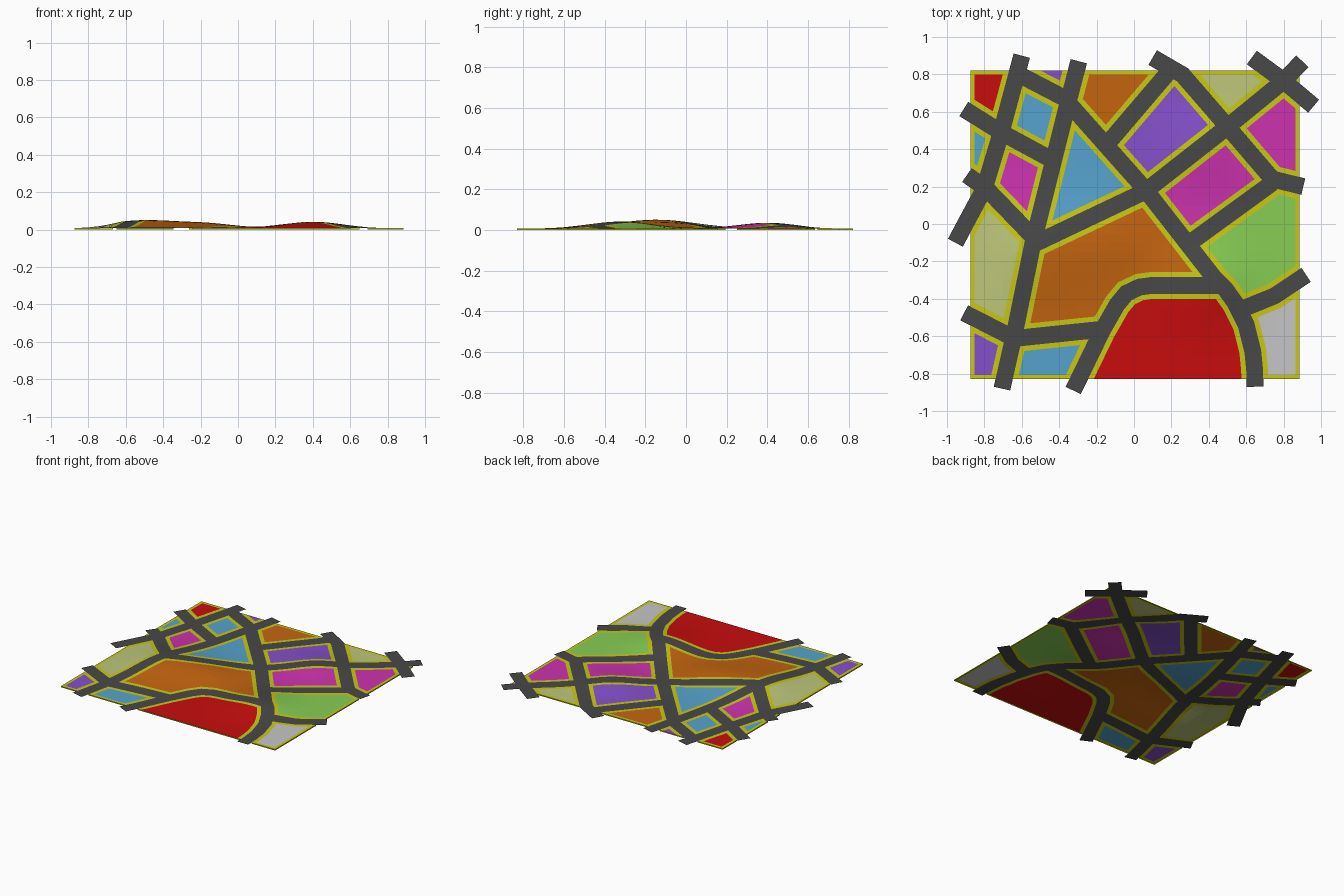
import bpy, bmesh, math
from mathutils import Vector as V

if "Cube" in bpy.data.objects:
    bpy.data.objects.remove(bpy.data.objects["Cube"])

HW, KERB = 0.045, 0.027                      # road half width, kerb width
X0, X1, Y0, Y1, EDGE = -0.875, 0.885, -0.83, 0.82, 0.022

COLOURS = {
    "road": (0.065, 0.065, 0.065), "kerb": (0.578, 0.578, 0.007),
    "red": (0.58, 0.004, 0.004), "orange": (0.56, 0.13, 0.005),
    "blue": (0.093, 0.366, 0.617), "purple": (0.235, 0.08, 0.597),
    "magenta": (0.61, 0.032, 0.43), "khaki": (0.515, 0.571, 0.195),
    "green": (0.242, 0.61, 0.087), "grey": (0.565, 0.565, 0.575)}
NAMES = list(COLOURS)
ROAD, KERB_ID, EMPTY = 0, 1, 99

# street centre lines
STREETS = [
    [(-0.60, 0.90), (-0.71, 0.49), (-0.80, 0.19), (-0.955, -0.10)],
    [(-0.295, 0.87), (-0.355, 0.64), (-0.54, -0.10), (-0.64, -0.59), (-0.706, -0.88)],
    [(-0.61, 0.797), (-0.353, 0.663)],
    [(-0.91, 0.615), (-0.71, 0.49), (-0.433, 0.34)],
    [(-0.893, 0.262), (-0.79, 0.19), (-0.52, -0.09)],
    [(-0.353, 0.65), (0.06, 0.185), (0.43, -0.29), (0.49, -0.35), (0.54, -0.42),
     (0.60, -0.54), (0.635, -0.68), (0.645, -0.78), (0.647, -0.87)],
    [(0.47, -0.328), (0.10, -0.328), (0.03, -0.337), (-0.04, -0.37),
     (-0.09, -0.43), (-0.17, -0.57), (-0.325, -0.89)],
    [(-0.908, -0.475), (-0.64, -0.612), (-0.19, -0.565)],
    [(-0.53, -0.105), (0.06, 0.175), (0.50, 0.52), (0.80, 0.765), (0.90, 0.87)],
    [(0.10, 0.89), (0.26, 0.797), (0.50, 0.52), (0.74, 0.24), (0.905, 0.20)],
    [(0.20, 0.83), (-0.13, 0.443)],
    [(0.30, -0.10), (0.74, 0.22)],
    [(0.63, 0.89), (0.80, 0.765), (0.96, 0.63)],
    [(0.565, -0.46), (0.75, -0.385), (0.92, -0.272)]]

# one point inside each city block; True = block runs open to the map edge
BLOCKS = [
    ("red", -0.80, 0.72, False), ("purple", -0.42, 0.79, True), ("orange", -0.10, 0.70, False),
    ("khaki", 0.50, 0.72, False), ("blue", -0.54, 0.60, False), ("blue", -0.84, 0.42, False),
    ("magenta", -0.62, 0.30, False), ("blue", -0.25, 0.20, False), ("purple", 0.20, 0.50, False),
    ("magenta", 0.40, 0.20, False), ("magenta", 0.80, 0.50, False), ("green", 0.65, -0.10, False),
    ("khaki", -0.78, -0.20, False), ("orange", -0.30, -0.30, False), ("red", 0.30, -0.60, True),
    ("blue", -0.50, -0.73, False), ("purple", -0.80, -0.70, False), ("grey", 0.80, -0.65, False)]

# gentle hills: x, y, height, radius
HILLS = [(-0.5, -0.15, 0.042, 0.28), (-0.15, -0.1, 0.02, 0.2),
         (0.4, -0.32, 0.034, 0.22), (0.35, 0.4, 0.028, 0.2)]


def height(x, y):
    fade = min(1, max(0, min(x - X0, X1 - x, y - Y0, Y1 - y)) / 0.25)
    return 0.008 + fade * sum(h * math.exp(-((x - a) ** 2 + (y - b) ** 2) / r ** 2)
                              for a, b, h, r in HILLS)


def segments(street):
    """Street pieces as start, end, direction, and mitred end-plane normals."""
    p = [V((x, y, 0)) for x, y in street]
    d = [(b - a).normalized() for a, b in zip(p, p[1:])]
    n = [d[0]] + [(a + b).normalized() for a, b in zip(d, d[1:])] + [d[-1]]
    return [(p[i], p[i + 1], d[i], n[i], n[i + 1]) for i in range(len(d))]


SEGS = [s for street in STREETS for s in segments(street)]


def within(c, seg, w):
    a, b, d, na, nb = seg
    q = c - a
    return abs(q.x * d.y - q.y * d.x) < w and q.dot(na) > 0 and (c - b).dot(nb) < 0


def cut(bm, faces, co, no):
    geom = set(faces)
    for f in faces:
        geom.update(f.edges)
        geom.update(f.verts)
    bmesh.ops.bisect_plane(bm, geom=list(geom), dist=1e-5, plane_co=co, plane_no=no)


def near(bm, a, b, d):
    r = HW + KERB + 0.05
    length = (b - a).length
    out = []
    for f in bm.faces:
        c = f.calc_center_median()
        t = min(length, max(0, (c - a).dot(d)))
        if (c - a - d * t).length < r:
            out.append(f)
    return out


# ground sheet, cut along every street edge, kerb edge and map edge
bm = bmesh.new()
bmesh.ops.create_grid(bm, x_segments=42, y_segments=42, size=1.05)
for a, b, d, na, nb in SEGS:
    side = V((-d.y, d.x, 0))
    for off in (-HW - KERB, -HW, HW, HW + KERB):
        cut(bm, near(bm, a, b, d), a + side * off, side)
    for co, no in ((a, na), (b, nb)):
        cut(bm, near(bm, co, co, d), co, no)
for x in (X0, X0 + EDGE, X1 - EDGE, X1):
    cut(bm, bm.faces[:], V((x, 0, 0)), V((1, 0, 0)))
for y in (Y0, Y0 + EDGE, Y1 - EDGE, Y1):
    cut(bm, bm.faces[:], V((0, y, 0)), V((0, 1, 0)))

# sort faces into road, kerb, block; drop what lies off the map
drop = []
for f in bm.faces:
    c = f.calc_center_median()
    if any(within(c, s, HW) for s in SEGS):
        f.material_index = ROAD
    elif not (X0 < c.x < X1 and Y0 < c.y < Y1):
        drop.append(f)
    elif any(within(c, s, HW + KERB) for s in SEGS):
        f.material_index = KERB_ID
    else:
        f.material_index = EMPTY
bmesh.ops.delete(bm, geom=drop, context='FACES')

# flood each block with its colour, keeping a kerb along the map edge
for name, x, y, is_open in BLOCKS:
    p = V((x, y, 0))
    todo = [min((f for f in bm.faces if f.material_index == EMPTY),
                key=lambda f: (f.calc_center_median() - p).length)]
    block = set(todo)
    while todo:
        for e in todo.pop().edges:
            for g in e.link_faces:
                if g.material_index == EMPTY and g not in block:
                    block.add(g)
                    todo.append(g)
    for f in block:
        c = f.calc_center_median()
        rim = min(c.x - X0, X1 - c.x, c.y - Y0, Y1 - c.y) < EDGE
        f.material_index = KERB_ID if rim and not is_open else NAMES.index(name)
for f in bm.faces:
    if f.material_index == EMPTY:
        f.material_index = KERB_ID

# raise the hills, then add a thin rim down to the ground
for v in bm.verts:
    v.co.z = height(v.co.x, v.co.y)
rim = [e for e in bm.edges if e.is_boundary and e.link_faces[0].material_index != ROAD]
new = bmesh.ops.extrude_edge_only(bm, edges=rim)["geom"]
for g in new:
    if isinstance(g, bmesh.types.BMVert):
        g.co.z = 0
    elif isinstance(g, bmesh.types.BMFace):
        g.material_index = KERB_ID

# one object per colour
for i, name in enumerate(NAMES):
    part = bm.copy()
    bmesh.ops.delete(part, geom=[f for f in part.faces if f.material_index != i], context='FACES')
    for f in part.faces:
        f.material_index = 0
    label = {"road": "streets", "kerb": "kerbs"}.get(name, name + "_blocks")
    me = bpy.data.meshes.new(label)
    part.to_mesh(me)
    part.free()
    mat = bpy.data.materials.new(name)
    mat.diffuse_color = (*COLOURS[name], 1)
    mat.use_nodes = True
    mat.node_tree.nodes["Principled BSDF"].inputs["Base Color"].default_value = mat.diffuse_color
    me.materials.append(mat)
    bpy.context.collection.objects.link(bpy.data.objects.new(label, me))
bm.free()
